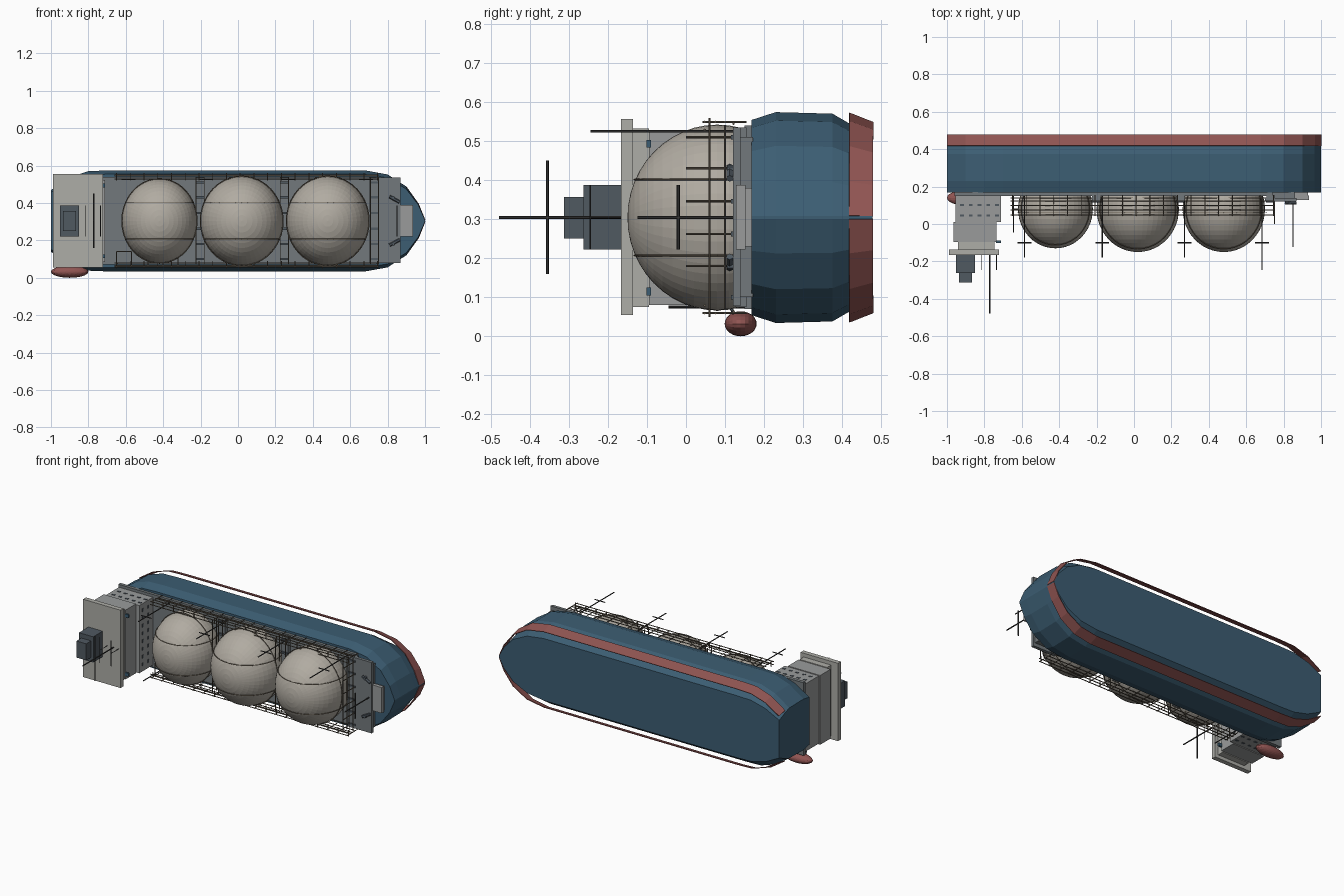
import bpy, bmesh, math
from mathutils import Matrix, Vector

if "Cube" in bpy.data.objects:
    bpy.data.objects.remove(bpy.data.objects["Cube"])

C = 0.304  # centreline height: the ship lies on its side, deck facing -y


def mat(name, col):
    m = bpy.data.materials.new(name)
    m.diffuse_color = (*col, 1)
    m.use_nodes = True
    m.node_tree.nodes["Principled BSDF"].inputs["Base Color"].default_value = m.diffuse_color
    return m


BLUE = mat("hull_blue", (0.045, 0.11, 0.17))
RED = mat("stripe_red", (0.28, 0.09, 0.085))
CREAM = mat("tank_cream", (0.44, 0.41, 0.36))
PALE = mat("pale_grey", (0.42, 0.42, 0.39))
GREY = mat("deck_grey", (0.17, 0.19, 0.20))
MID = mat("mid_grey", (0.32, 0.33, 0.33))
DARK = mat("dark_grey", (0.08, 0.10, 0.12))
IRON = mat("iron", (0.04, 0.04, 0.04))
PIPE = mat("pipe_brown", (0.14, 0.115, 0.085))


def finish(name, bm, m):
    bmesh.ops.recalc_face_normals(bm, faces=bm.faces)
    me = bpy.data.meshes.new(name)
    bm.to_mesh(me)
    bm.free()
    me.materials.append(m)
    ob = bpy.data.objects.new(name, me)
    bpy.context.collection.objects.link(ob)
    return ob


def boxes(name, items, m):
    """One object from (x0, x1, y0, y1, z0, z1) boxes."""
    bm = bmesh.new()
    for x0, x1, y0, y1, z0, z1 in items:
        M = Matrix.Translation(((x0 + x1) / 2, (y0 + y1) / 2, (z0 + z1) / 2))
        bmesh.ops.create_cube(bm, size=1, matrix=M @ Matrix.Diagonal((x1 - x0, y1 - y0, z1 - z0, 1)))
    return finish(name, bm, m)


def rods(name, items, r, m):
    """One object from thin six-sided rods (start, end)."""
    bm = bmesh.new()
    for a, b in items:
        a, b = Vector(a), Vector(b)
        M = Matrix.Translation((a + b) / 2) @ (b - a).to_track_quat('Z', 'Y').to_matrix().to_4x4()
        bmesh.ops.create_cone(bm, cap_ends=True, segments=6, radius1=r, radius2=r,
                              depth=(b - a).length, matrix=M)
    return finish(name, bm, m)


def ball(name, loc, scale, seg, rings, m):
    bm = bmesh.new()
    M = Matrix.Translation(loc) @ Matrix.Diagonal((*scale, 1)) @ Matrix.Rotation(math.pi / 2, 4, 'X')
    bmesh.ops.create_uvsphere(bm, u_segments=seg, v_segments=rings, radius=1, matrix=M)
    return finish(name, bm, m)


# Hull: one cross-section scaled in width along the length
PLAN = [(-1, .61), (-.9, .86), (-.8, .985), (-.7, 1), (.68, 1), (.8, .92), (.9, .68), (.965, .34), (1, .015)]
SECT = [(.168, .25), (.23, .27), (.375, .266), (.42, .24), (.478, .2)]
bm = bmesh.new()
loops = []
for x, f in PLAN:
    pts = [(y, w) for y, w in SECT] + [(y, -w) for y, w in reversed(SECT)]
    loops.append([bm.verts.new((x, y, C + w * f)) for y, w in pts])
for a, b in zip(loops, loops[1:]):
    for i in range(len(a)):
        j = (i + 1) % len(a)
        bm.faces.new((a[i], a[j], b[j], b[i]))
bm.faces.new(loops[0])
bm.faces.new(loops[-1])
finish("hull", bm, BLUE)

# Waterline stripes standing just off each side
for side, label in ((1, "upper"), (-1, "lower")):
    bm = bmesh.new()
    rows = [[bm.verts.new((x, y, C + side * w * f)) for y, w in ((.418, .267), (.479, .243))] for x, f in PLAN]
    for a, b in zip(rows, rows[1:]):
        bm.faces.new((a[0], a[1], b[1], b[0]))
    ob = finish(label + "_waterline_stripe", bm, RED)
    s = ob.modifiers.new("thickness", 'SOLIDIFY')
    s.thickness = .004
    s.offset = 0

# Decks
boxes("main_deck", [(-.96, .74, .15, .172, .07, .54)], GREY)
boxes("fore_deck", [(.70, .87, .12, .14, .078, .535), (.72, .86, .14, .172, .1, .51)], GREY)
boxes("bow_platform", [(.79, .935, .128, .152, .222, .388), (.8, .93, .15, .172, .23, .38)], MID)

# Spherical tanks with raised rings
for n, (x, rx, ry, rz) in enumerate([(-.42, .2, .21, .225), (.02, .22, .23, .238), (.48, .22, .23, .238)], 1):
    ball(f"tank_{n}", (x, .08, C), (rx, ry, rz), 48, 24, CREAM)
    segs = 40
    ring = []
    for off in (-.097, .097):
        k = math.sqrt(1 - (off / rz) ** 2) * 1.008
        p = [(x + rx * k * math.cos(t), .08 + ry * k * math.sin(t), C + off)
             for t in (2 * math.pi * i / segs for i in range(segs + 1))]
        ring += list(zip(p, p[1:]))
    p = [(x + rx * 1.008 * math.cos(t), .06, C + rz * 1.008 * math.sin(t))
         for t in (2 * math.pi * i / segs for i in range(segs + 1))]
    ring += list(zip(p, p[1:]))
    rods(f"tank_{n}_rings", ring, .0025, PIPE)

# Cross-ship walkways between the tanks
BAYS = (-.645, -.202, .248, .73)
RUNGS = (.1, .18, .262, .346, .43, .51)
boxes("cross_walkways", [(x - .022, x + .022, .125, .155, .075, .535) for x in BAYS[1:]], GREY)
boxes("walkway_treads", [(x - .024, x + .024, .115, .127, z - .006, z + .006) for x in BAYS[1:] for z in RUNGS], DARK)
rods("walkway_posts", [((x + .02, 0, z), (x + .02, .13, z)) for x in BAYS[3:] for z in RUNGS[1:]], .003, PIPE)
rods("walkway_rails", [((x + s * .022, y, .07), (x + s * .022, y, .54))
                       for x in BAYS[1:] for s in (-1, 1) for y in (.06, .1)], .0025, PIPE)

# Side pipe racks and railings along both edges
rails, posts = [], []
for s in (-1, 1):
    for y, w in ((.048, .245), (.048, .225), (.075, .245), (.1, .245), (.122, .24), (.14, .225)):
        rails.append(((-.66, y, C + s * w), (.75, y, C + s * w)))
    for i in range(20):
        x = -.65 + i * .0735
        posts.append(((x, .042, C + s * .245), (x, .155, C + s * .245)))
        posts.append(((x, .06, C + s * .215), (x, .06, C + s * .255)))
rods("side_pipes", rails, .003, PIPE)
rods("rail_posts", posts, .0025, PIPE)
rods("loading_pipes", [((x, .08, .065), (x, .08, .14)) for x in (-.65, -.57, -.48, -.4, -.32)]
     + [((-.65, .08, .14), (-.57, .08, .14))], .003, PIPE)

# Vent masts with crossbars
vents = []
for x, tip, z in ((-.585, -.18, .525), (-.17, -.18, .525), (.27, -.18, .525), (.685, -.245, .525)):
    vents += [((x, .155, z), (x, tip, z)), ((x - .037, -.1, z), (x + .037, -.1, z))]
vents.append(((-.645, .155, .075), (-.645, -.045, .075)))
rods("vent_masts", vents, .0035, IRON)

# Deckhouse tiers, bridge and funnel
boxes("lower_deckhouse", [(-.955, -.712, .01, .17, .085, .522)], MID)
boxes("upper_deckhouse", [(-.965, -.735, -.095, .01, .08, .527)], MID)
boxes("bridge_base", [(-.94, -.745, -.136, -.095, .075, .532)], PALE)
boxes("bridge", [(-.99, -.723, -.166, -.136, .054, .556)], PALE)
boxes("funnel", [(-.952, -.85, -.262, -.166, .222, .387)], DARK)
boxes("funnel_top", [(-.935, -.865, -.312, -.262, .25, .357)], DARK)
wins = []
for y in (.04, .095):
    for i in range(5):
        x = -.93 + i * .047
        wins += [(x, x + .02, y, y + .012, .52, .5245), (x, x + .02, y, y + .012, .0825, .087)]
    for i in range(8):
        z = .12 + i * .05
        wins.append((-.714, -.71, y, y + .012, z, z + .02))
boxes("windows", wins, DARK)
boxes("wing_lamps", [(-.737, -.712, -.101, -.089, z - .01, z + .01) for z in (.115, .493)], BLUE)

# Radar mast, small aerials and foremast
rods("radar_mast", [((-.772, -.16, C), (-.772, -.479, C)), ((-.772, -.355, .16), (-.772, -.355, .45))], .004, IRON)
rods("aerials", [((x, -.245, .222), (x, -.245, .387)) for x in (-.815, -.735)]
     + [((x, -.166, C), (x, -.245, C)) for x in (-.815, -.735)], .0018, IRON)
rods("foremast", [((.85, .14, C), (.85, -.124, C)), ((.85, -.02, .222), (.85, -.02, .387))], .004, IRON)

# Mooring winches on the fore deck
rods("winches", [((.81, .112, C + s * .13), (.865, .112, C + s * .1)) for s in (-1, 1)]
     + [((.83, .105, C + s * .125), (.83, .14, C + s * .125)) for s in (-1, 1)], .009, DARK)

# Lifeboat on the lower side with its bracing
ball("lifeboat", (-.9, .14, .032), (.1, .041, .032), 20, 12, RED)
rods("lifeboat_davits", [((x, .1, .1), (x, .13, .045)) for x in (-.94, -.86)], .004, DARK)
